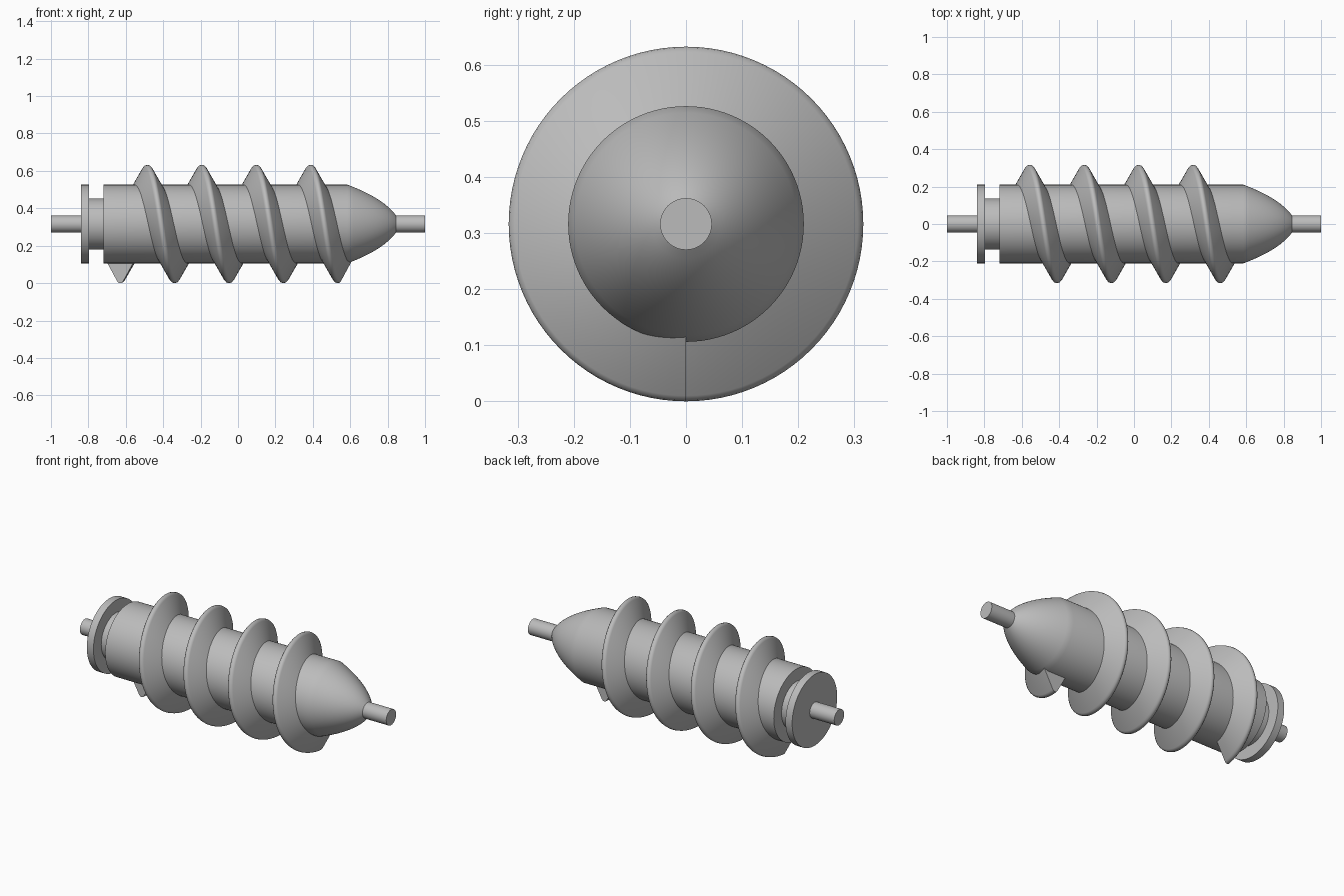
import bpy, bmesh, math

cube = bpy.data.objects.get("Cube")
if cube:
    bpy.data.objects.remove(cube, do_unlink=True)

AXIS_Z = 0.316
BODY_R = 0.21
SHAFT_R = 0.046
SEG = 96

steel = bpy.data.materials.new("brushed_grey")
steel.use_nodes = True
GREY = (0.5, 0.5, 0.5, 1)
steel.diffuse_color = GREY
steel.node_tree.nodes["Principled BSDF"].inputs["Base Color"].default_value = GREY


def finish(bm, name, angle=30):
    bmesh.ops.recalc_face_normals(bm, faces=bm.faces)
    mesh = bpy.data.meshes.new(name)
    bm.to_mesh(mesh)
    bm.free()
    mesh.materials.append(steel)
    ob = bpy.data.objects.new(name, mesh)
    ob.location.z = AXIS_Z
    bpy.context.collection.objects.link(ob)
    bpy.ops.object.select_all(action='DESELECT')
    ob.select_set(True)
    bpy.context.view_layer.objects.active = ob
    bpy.ops.object.shade_smooth_by_angle(angle=math.radians(angle))
    return ob


def ring(bm, x, r, angles):
    return [bm.verts.new((x, r * math.sin(a), -r * math.cos(a))) for a in angles]


def bridge(bm, a, b, closed=True):
    n = len(a)
    for i in range(n if closed else n - 1):
        j = (i + 1) % n
        bm.faces.new((a[i], a[j], b[j], b[i]))


def turned(name, profile):
    """Solid of revolution about the x axis from (x, radius) points."""
    bm = bmesh.new()
    angles = [2 * math.pi * i / SEG for i in range(SEG)]
    rings = [ring(bm, x, r, angles) for x, r in profile]
    for a, b in zip(rings, rings[1:]):
        bridge(bm, a, b)
    bm.faces.new(rings[0])
    bm.faces.new(rings[-1])
    return finish(bm, name)


# Rounded nose: quadratic curve from the barrel down to the shaft
def nose_curve(steps=12):
    p0, p1, p2 = (0.585, BODY_R), (0.775, 0.14), (0.845, SHAFT_R)
    pts = []
    for i in range(steps + 1):
        t = i / steps
        pts.append(tuple((1 - t) ** 2 * a + 2 * t * (1 - t) * b + t * t * c
                         for a, b, c in zip(p0, p1, p2)))
    return pts


# Core: shaft stub, end flange, groove, barrel, nose, shaft stub
turned("screw_core", [
    (-1, SHAFT_R), (-0.84, SHAFT_R),
    (-0.84, BODY_R), (-0.797, BODY_R),
    (-0.797, 0.137), (-0.72, 0.137),
    (-0.72, BODY_R), *nose_curve(), (1, SHAFT_R)])


# Helical flight: rounded triangular section swept four turns
def flight(name, start_x, pitch, turns, steps=96):
    section = [(-0.079, 0.19), (-0.016, 0.306), (-0.009, 0.314), (0, 0.316),
               (0.009, 0.314), (0.016, 0.306), (0.079, 0.19)]
    bm = bmesh.new()
    slices = []
    for i in range(turns * steps + 1):
        a = 2 * math.pi * i / steps
        x = start_x + pitch * i / steps
        slices.append([bm.verts.new((x + dx, r * math.sin(a), -r * math.cos(a)))
                       for dx, r in section])
    for a, b in zip(slices, slices[1:]):
        bridge(bm, a, b)
    bm.faces.new(slices[0])
    bm.faces.new(slices[-1])
    return finish(bm, name, 40)


flight("helical_flight", -0.63, 0.291, 4)
